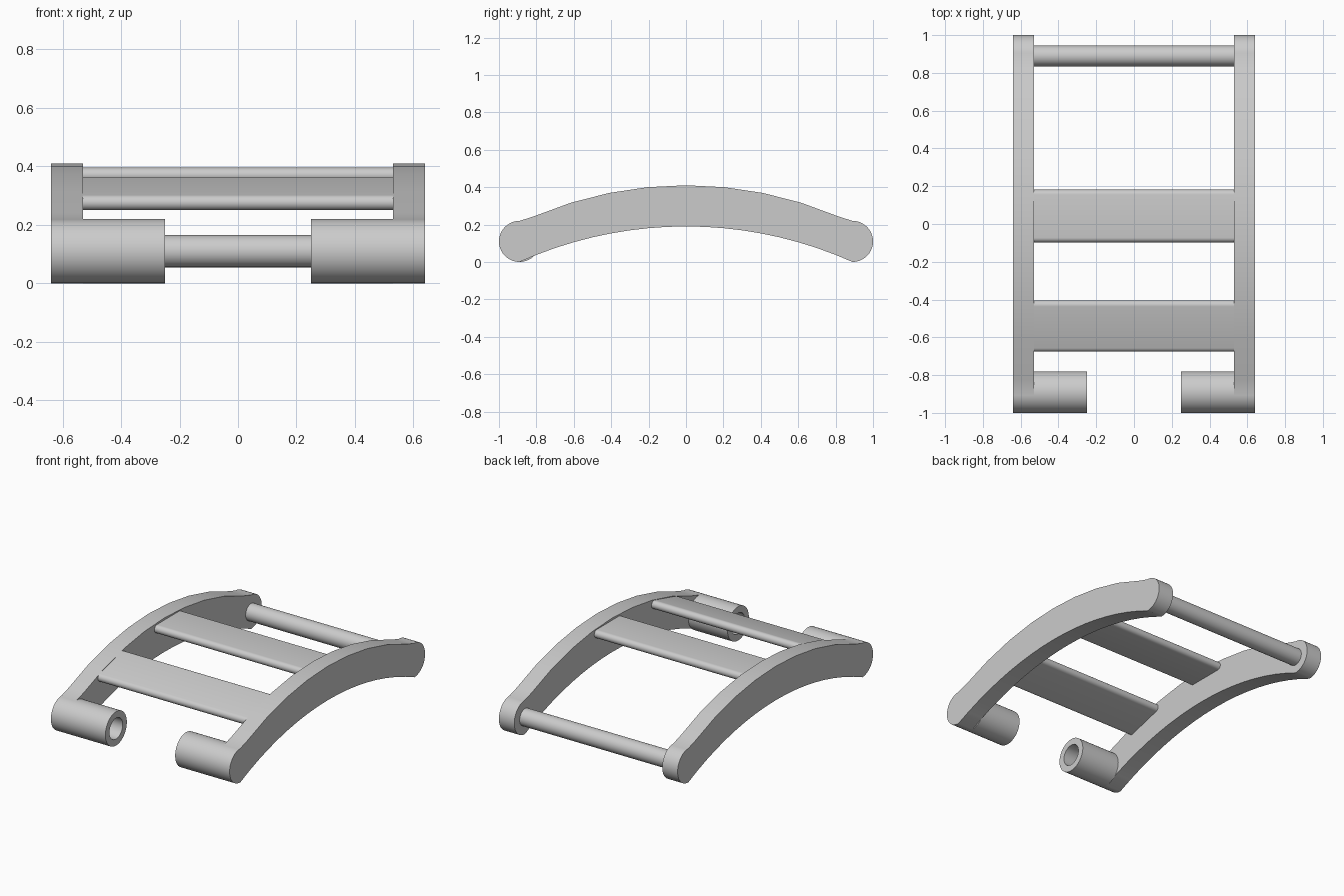
import bpy, bmesh, math
from mathutils import Matrix, Vector

cube = bpy.data.objects.get("Cube")
if cube:
    bpy.data.objects.remove(cube, do_unlink=True)

grey = bpy.data.materials.new("plain_grey")
grey.use_nodes = True
colour = (0.6, 0.6, 0.6, 1)
grey.diffuse_color = colour
grey.node_tree.nodes["Principled BSDF"].inputs["Base Color"].default_value = colour

END_Y, END_R = 0.89, 0.11       # centre and radius of the rounded arm ends
ARM_IN, ARM_OUT = 0.53, 0.64    # inner and outer faces of the arms


def finish(bm, name):
    bmesh.ops.recalc_face_normals(bm, faces=bm.faces)
    mesh = bpy.data.meshes.new(name)
    bm.to_mesh(mesh)
    bm.free()
    mesh.materials.append(grey)
    obj = bpy.data.objects.new(name, mesh)
    bpy.context.collection.objects.link(obj)
    bpy.ops.object.select_all(action='DESELECT')
    obj.select_set(True)
    bpy.context.view_layer.objects.active = obj
    bpy.ops.object.shade_smooth_by_angle(angle=math.radians(30))
    return obj


def extrude_x(name, profile, x0, x1):
    """Extrude a closed (y, z) profile along x."""
    bm = bmesh.new()
    face = bm.faces.new([bm.verts.new((x0, y, z)) for y, z in profile])
    new = bmesh.ops.extrude_face_region(bm, geom=[face])["geom"]
    moved = [v for v in new if isinstance(v, bmesh.types.BMVert)]
    bmesh.ops.translate(bm, verts=moved, vec=(x1 - x0, 0, 0))
    return finish(bm, name)


def arc(cy, cz, r, start, end, steps):
    angles = [math.radians(start + (end - start) * i / steps) for i in range(steps + 1)]
    return [(cy + r * math.cos(a), cz + r * math.sin(a)) for a in angles]


def bow(peak, radius, y0, y1, steps):
    """Shallow arched curve with its crown at y = 0."""
    ys = [y0 + (y1 - y0) * i / steps for i in range(steps + 1)]
    return [(y, peak - radius + math.sqrt(radius ** 2 - y * y)) for y in ys]


# Arched side arms with rounded ends
arm = (arc(END_Y, END_R, END_R, -90, 90, 20)
       + bow(0.41, 2.08, 0.82, -0.82, 8)
       + arc(-END_Y, END_R, END_R, 90, 270, 20)
       + bow(0.19, 2.18, -0.8, 0.8, 16))

# Hollow front sleeve, open towards the middle
def sleeve(name, side):
    bm = bmesh.new()
    inner, sides = 0.068, 40
    outline = [(ARM_IN, inner), (0.25, inner), (0.25, END_R), (ARM_IN, END_R)]
    verts = [bm.verts.new((side * x, -END_Y, END_R + r)) for x, r in outline]
    edges = [bm.edges.new((verts[i], verts[(i + 1) % 4])) for i in range(4)]
    bmesh.ops.spin(bm, geom=verts + edges, cent=(0, -END_Y, END_R), axis=(1, 0, 0),
                   angle=math.tau, steps=sides, use_merge=True)
    bmesh.ops.remove_doubles(bm, verts=bm.verts, dist=0.0001)
    return finish(bm, name)

for side, label in ((1, "left"), (-1, "right")):
    extrude_x(label + "_arm", arm, side * ARM_IN, side * ARM_OUT)
    sleeve(label + "_sleeve", side)

# Rear rod
extrude_x("rear_rod", arc(END_Y, END_R, 0.055, 0, 350, 35), -ARM_IN, ARM_IN)

# Round-edged cross slats
def slat(name, cy, cz, tilt):
    half, r = 0.114, 0.026
    shape = arc(half, 0, r, -90, 90, 12) + arc(-half, 0, r, 90, 270, 12)
    turn = Matrix.Rotation(math.radians(tilt), 2)
    points = [turn @ Vector(p) + Vector((cy, cz)) for p in shape]
    extrude_x(name, points, -ARM_IN, ARM_IN)

slat("front_slat", -0.54, 0.306, 15)
slat("middle_slat", 0.042, 0.37, 0)
